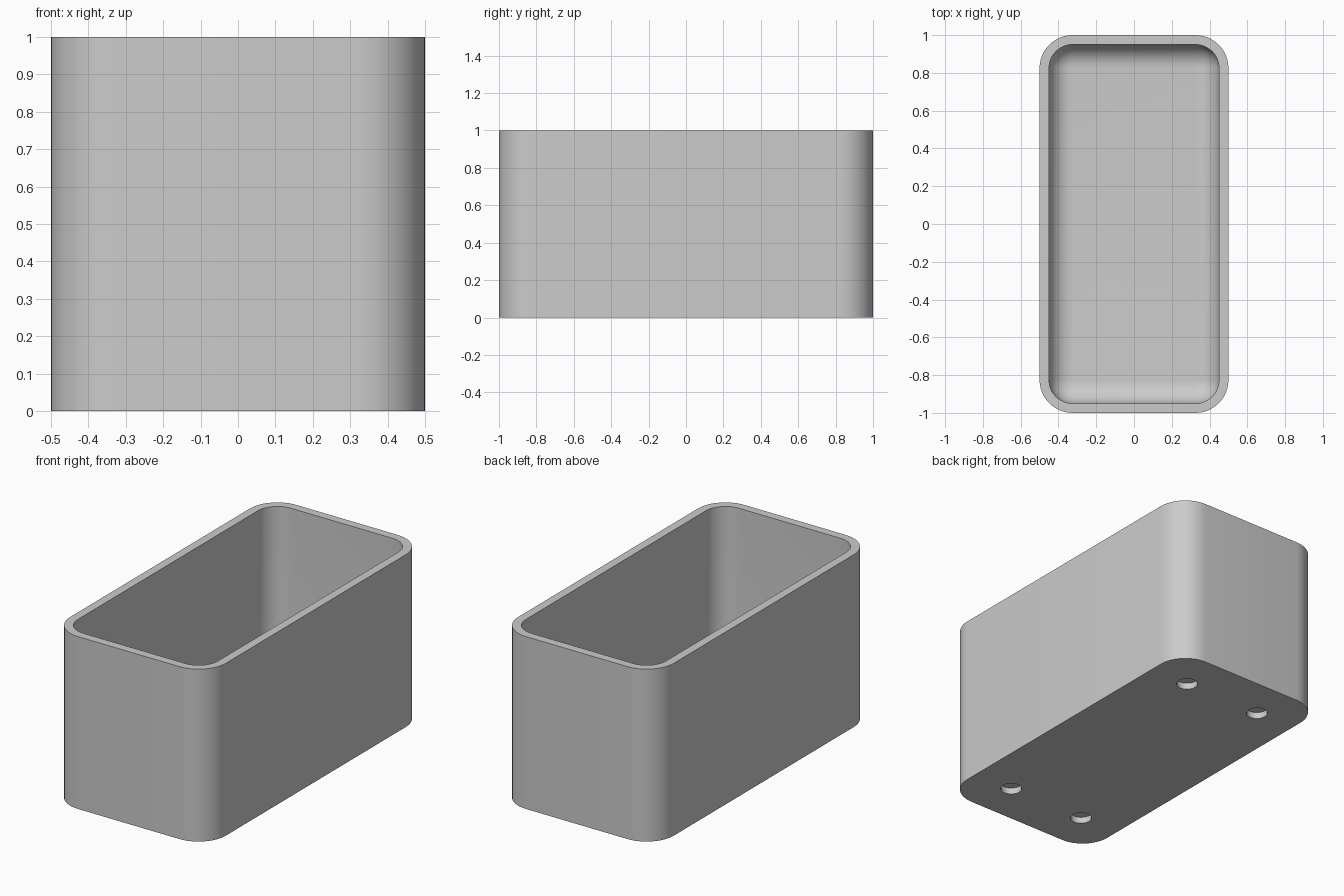
import bpy, bmesh, math

cube = bpy.data.objects.get("Cube")
if cube:
    bpy.data.objects.remove(cube, do_unlink=True)

HALF_X, HALF_Y, HEIGHT = 0.5, 1.0, 1.0
CORNER, WALL, FLOOR, FILLET = 0.175, 0.05, 0.05, 0.12
ARC = 12

grey = bpy.data.materials.new("light grey")
grey.use_nodes = True
colour = (0.6, 0.6, 0.6, 1)
grey.diffuse_color = colour
grey.node_tree.nodes["Principled BSDF"].inputs["Base Color"].default_value = colour


def rounded_ring(bm, inset, z):
    """Rounded rectangle, moved inward by inset."""
    r = CORNER - inset
    cx, cy = HALF_X - CORNER, HALF_Y - CORNER
    ring = []
    for quarter, (sx, sy) in enumerate(((1, 1), (-1, 1), (-1, -1), (1, -1))):
        for i in range(ARC + 1):
            a = math.pi / 2 * (quarter + i / ARC)
            ring.append(bm.verts.new((sx * cx + r * math.cos(a), sy * cy + r * math.sin(a), z)))
    return ring


def circle_ring(bm, x, y, r, z, n=32):
    return [bm.verts.new((x + r * math.cos(2 * math.pi * i / n),
                          y + r * math.sin(2 * math.pi * i / n), z)) for i in range(n)]


def skin(bm, rings):
    """Join successive rings and cap both ends."""
    for a, b in zip(rings, rings[1:]):
        n = len(a)
        for i in range(n):
            j = (i + 1) % n
            bm.faces.new((a[i], a[j], b[j], b[i]))
    bm.faces.new(list(reversed(rings[0])))
    bm.faces.new(rings[-1])


def finish(bm, name):
    bmesh.ops.recalc_face_normals(bm, faces=bm.faces[:])
    mesh = bpy.data.meshes.new(name)
    bm.to_mesh(mesh)
    bm.free()
    mesh.materials.append(grey)
    obj = bpy.data.objects.new(name, mesh)
    bpy.context.collection.objects.link(obj)
    return obj


# Open box: outer wall, flat rim, inner wall, filleted inner floor
bm = bmesh.new()
rings = [rounded_ring(bm, 0, 0), rounded_ring(bm, 0, HEIGHT), rounded_ring(bm, WALL, HEIGHT)]
for i in range(ARC + 1):
    a = math.pi / 2 * i / ARC
    rings.append(rounded_ring(bm, WALL + FILLET * (1 - math.cos(a)),
                              FLOOR + FILLET * (1 - math.sin(a))))
skin(bm, rings)
box = finish(bm, "box_body")

# Four shallow round sockets with a slim lip, cut into the underside
bm = bmesh.new()
for x in (-0.25, 0.25):
    for y in (-0.75, 0.75):
        skin(bm, [circle_ring(bm, x, y, r, z) for r, z in
                  ((0.058, -0.02), (0.058, 0.02), (0.062, 0.02), (0.062, 0.04))])
cutter = finish(bm, "socket_cutter")
cutter.hide_render = True

cut = box.modifiers.new("sockets", 'BOOLEAN')
cut.operation = 'DIFFERENCE'
cut.solver = 'EXACT'
cut.object = cutter
bpy.ops.object.select_all(action='DESELECT')
box.select_set(True)
bpy.context.view_layer.objects.active = box
bpy.ops.object.modifier_apply(modifier=cut.name)
bpy.data.objects.remove(cutter, do_unlink=True)

bpy.ops.object.shade_smooth_by_angle(angle=math.radians(30))
